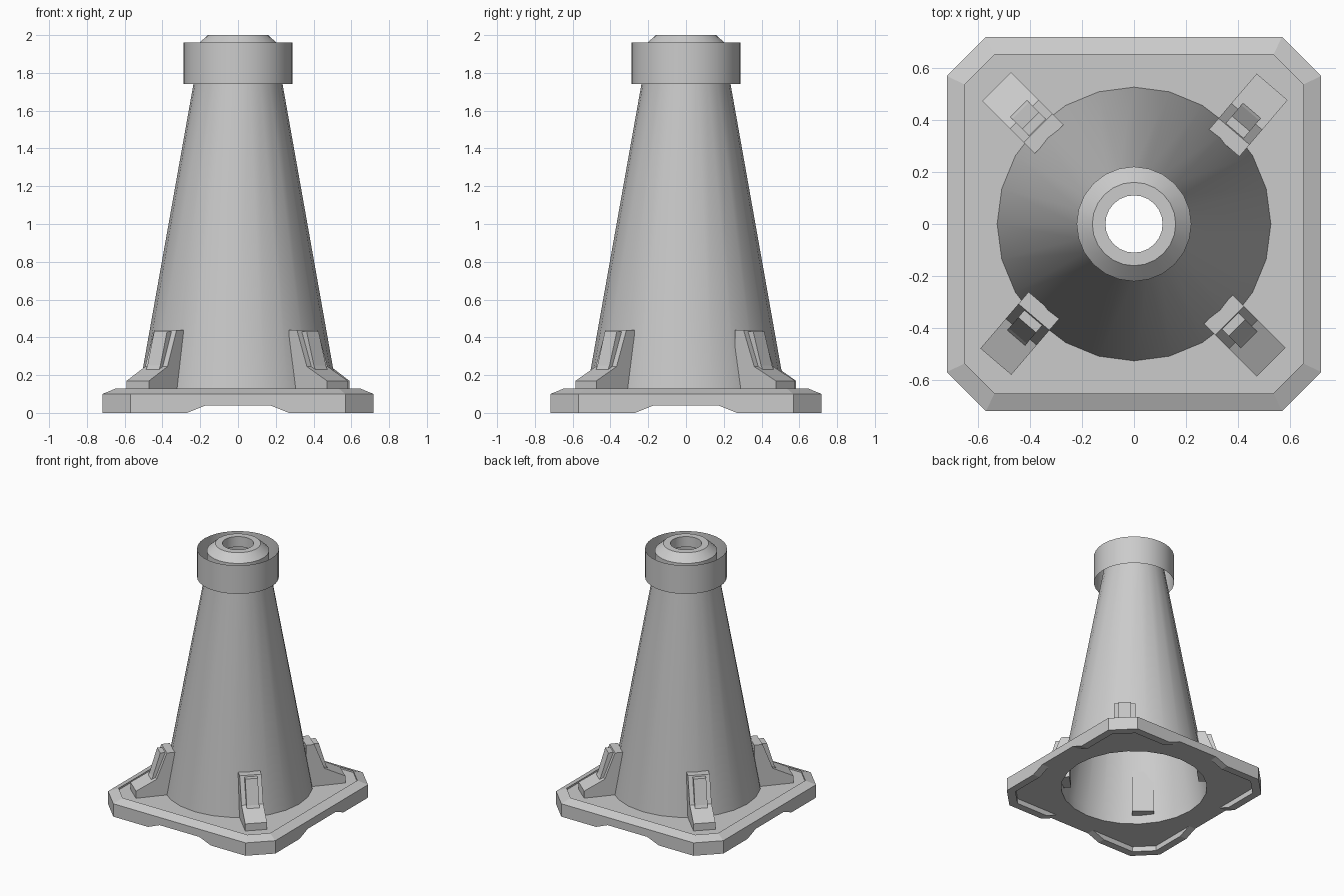
import bpy, bmesh, math
from mathutils import Matrix, Vector

if "Cube" in bpy.data.objects:
    bpy.data.objects.remove(bpy.data.objects["Cube"])


def finish(bm, name, smooth=False):
    bmesh.ops.remove_doubles(bm, verts=bm.verts, dist=1e-4)
    bmesh.ops.recalc_face_normals(bm, faces=bm.faces)
    mesh = bpy.data.meshes.new(name)
    bm.to_mesh(mesh)
    bm.free()
    obj = bpy.data.objects.new(name, mesh)
    bpy.context.collection.objects.link(obj)
    if smooth:
        bpy.ops.object.select_all(action='DESELECT')
        obj.select_set(True)
        bpy.context.view_layer.objects.active = obj
        bpy.ops.object.shade_smooth_by_angle(angle=math.radians(30))
    return obj


def bridge(bm, a, b):
    n = len(a)
    for i in range(n):
        j = (i + 1) % n
        bm.faces.new((a[i], a[j], b[j], b[i]))


def circle(bm, r, z, n):
    return [bm.verts.new((r * math.cos(math.tau * i / n), r * math.sin(math.tau * i / n), z))
            for i in range(n)]


def lathe(name, profile, n):
    bm = bmesh.new()
    rings = [circle(bm, r, z, n) for r, z in profile]
    for a, b in zip(rings, rings[1:]):
        bridge(bm, a, b)
    return finish(bm, name, True)


def outline(bm, half, chamfer, z, notch_z):
    # chamfered square, with four extra points per side for the floor notch
    pts = []
    for k in range(4):
        rot = Matrix.Rotation(k * math.pi / 2, 3, 'Z')
        e = half - chamfer
        for x, h in ((-e, z), (-.27, z), (-.17, notch_z), (.17, notch_z), (.27, z), (e, z)):
            pts.append(bm.verts.new(rot @ Vector((x, -half, h))))
    return pts


def fill_between(bm, outer, inner):
    edges = []
    for loop in (outer, inner):
        for a, b in zip(loop, loop[1:] + loop[:1]):
            edges.append(bm.edges.get((a, b)) or bm.edges.new((a, b)))
    bmesh.ops.triangle_fill(bm, edges=edges, use_beauty=True)


def extrude_profile(name, profile, width, matrix):
    bm = bmesh.new()
    sides = [[bm.verts.new(matrix @ Vector((s, y, z))) for s, z in profile]
             for y in (-width / 2, width / 2)]
    bm.faces.new(sides[0])
    bm.faces.new(sides[1])
    bridge(bm, *sides)
    return finish(bm, name)


# Base plate: recessed underside, notched rim, bevelled edge, shallow tray on top
bm = bmesh.new()
rings = [outline(bm, h, c, z, nz) for h, c, z, nz in (
    (.66, .12, .04, .04), (.66, .12, 0, .04), (.718, .15, 0, .04),
    (.718, .15, .10, .10), (.65, .115, .128, .128), (.65, .115, .115, .115))]
for a, b in zip(rings, rings[1:]):
    bridge(bm, a, b)
fill_between(bm, rings[0], circle(bm, .525, .04, 24))
fill_between(bm, rings[-1], circle(bm, .525, .115, 24))
bmesh.ops.dissolve_degenerate(bm, edges=bm.edges, dist=1e-4)
finish(bm, "base_plate")

# Hollow cone body with bevelled tip and open hole
lathe("cone_body", [(.525, .04), (.525, .115), (.22, 1.83), (.22, 1.945),
                    (.16, 2), (.11, 2), (.11, 1.92)], 24)

# Thin open collar around the tip
lathe("collar", [(.288, 1.74), (.288, 1.96)], 32)

# Four corner braces, each with a narrow rib; s runs outward from the outer end
brace = [(-.285, .11), (0, .11), (0, .17), (-.15, .245), (-.225, .44), (-.285, .44)]
rib = [(-.26, .2), (-.105, .2), (-.13, .25), (-.185, .43), (-.26, .43)]
for i, (x, y, angle) in enumerate(((.53, .526, 49.5), (-.527, .527, 135),
                                   (-.53, -.528, 229.5), (.526, -.529, 315))):
    m = Matrix.Translation((x, y, 0)) @ Matrix.Rotation(math.radians(angle), 4, 'Z')
    extrude_profile(f"brace_{i + 1}", brace, .156, m)
    extrude_profile(f"brace_rib_{i + 1}", rib, .09, m)
